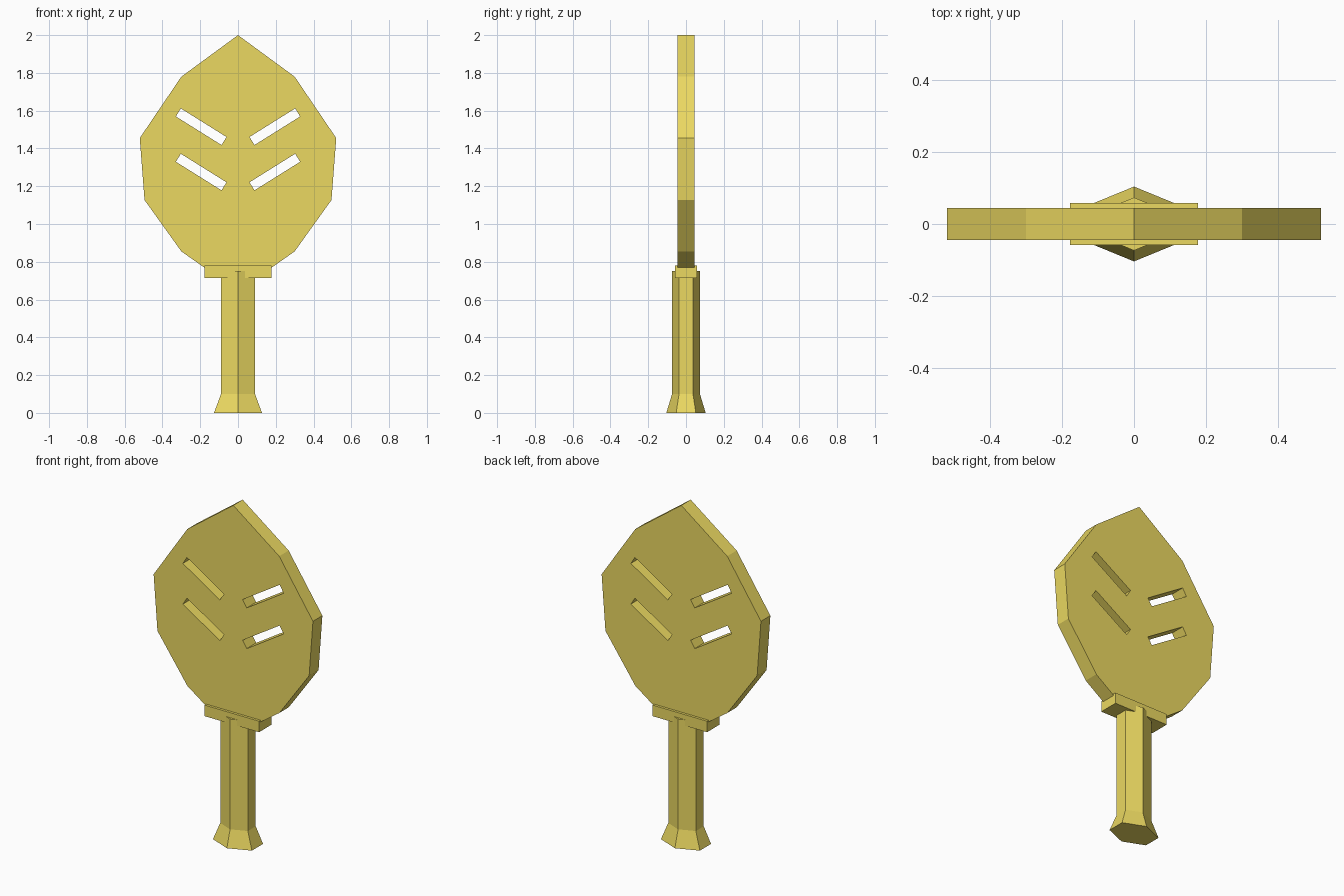
import bpy, bmesh
from math import radians, sin, cos, pi

if "Cube" in bpy.data.objects:
    bpy.data.objects.remove(bpy.data.objects["Cube"])

gold = bpy.data.materials.new("gold")
gold.diffuse_color = (0.83, 0.69, 0.12, 1)
gold.use_nodes = True
gold.node_tree.nodes["Principled BSDF"].inputs["Base Color"].default_value = gold.diffuse_color


def loft(name, rings):
    """Solid skinned through rings of points, capped at both ends."""
    bm = bmesh.new()
    loops = [[bm.verts.new(p) for p in ring] for ring in rings]
    n = len(loops[0])
    for a, b in zip(loops, loops[1:]):
        for i in range(n):
            j = (i + 1) % n
            bm.faces.new((a[i], a[j], b[j], b[i]))
    bm.faces.new(loops[0])
    bm.faces.new(loops[-1])
    bmesh.ops.recalc_face_normals(bm, faces=bm.faces)
    mesh = bpy.data.meshes.new(name)
    bm.to_mesh(mesh)
    bm.free()
    ob = bpy.data.objects.new(name, mesh)
    bpy.context.collection.objects.link(ob)
    ob.data.materials.append(gold)
    return ob


def box(name, loc, size, rot_y=0):
    bpy.ops.mesh.primitive_cube_add(size=1, location=loc, rotation=(0, rot_y, 0))
    ob = bpy.context.object
    ob.name = name
    ob.scale = size
    ob.data.materials.append(gold)
    return ob


def hexagon(rx, z):
    # Flattened hexagon with corners at front and back
    r = rx / cos(pi / 6)
    return [(r * sin(k * pi / 3), 0.71 * r * cos(k * pi / 3), z) for k in range(6)]


# Blade: faceted leaf outline, mirrored across x
half = [(0.30, 1.78), (0.52, 1.455), (0.495, 1.127), (0.30, 0.855), (0.165, 0.76)]
outline = [(0, 2.0)] + half + [(-x, z) for x, z in reversed(half)]
blade = loft("blade", [[(x, y, z) for x, z in outline] for y in (-0.044, 0.044)])

# Four slanted slots cut through the blade
for z in (1.515, 1.275):
    for side in (-1, 1):
        cutter = box("slot_cutter", (side * 0.195, 0, z), (0.285, 0.4, 0.05),
                     -side * radians(32))
        cutter.hide_render = True
        cutter.hide_set(True)
        cut = blade.modifiers.new("slot", 'BOOLEAN')
        cut.operation = 'DIFFERENCE'
        cut.solver = 'EXACT'
        cut.object = cutter

# Guard block
box("guard", (0, 0, 0.7475), (0.357, 0.118, 0.065))

# Handle with flared foot
loft("handle", [hexagon(0.127, 0), hexagon(0.09, 0.1), hexagon(0.09, 0.75)])
